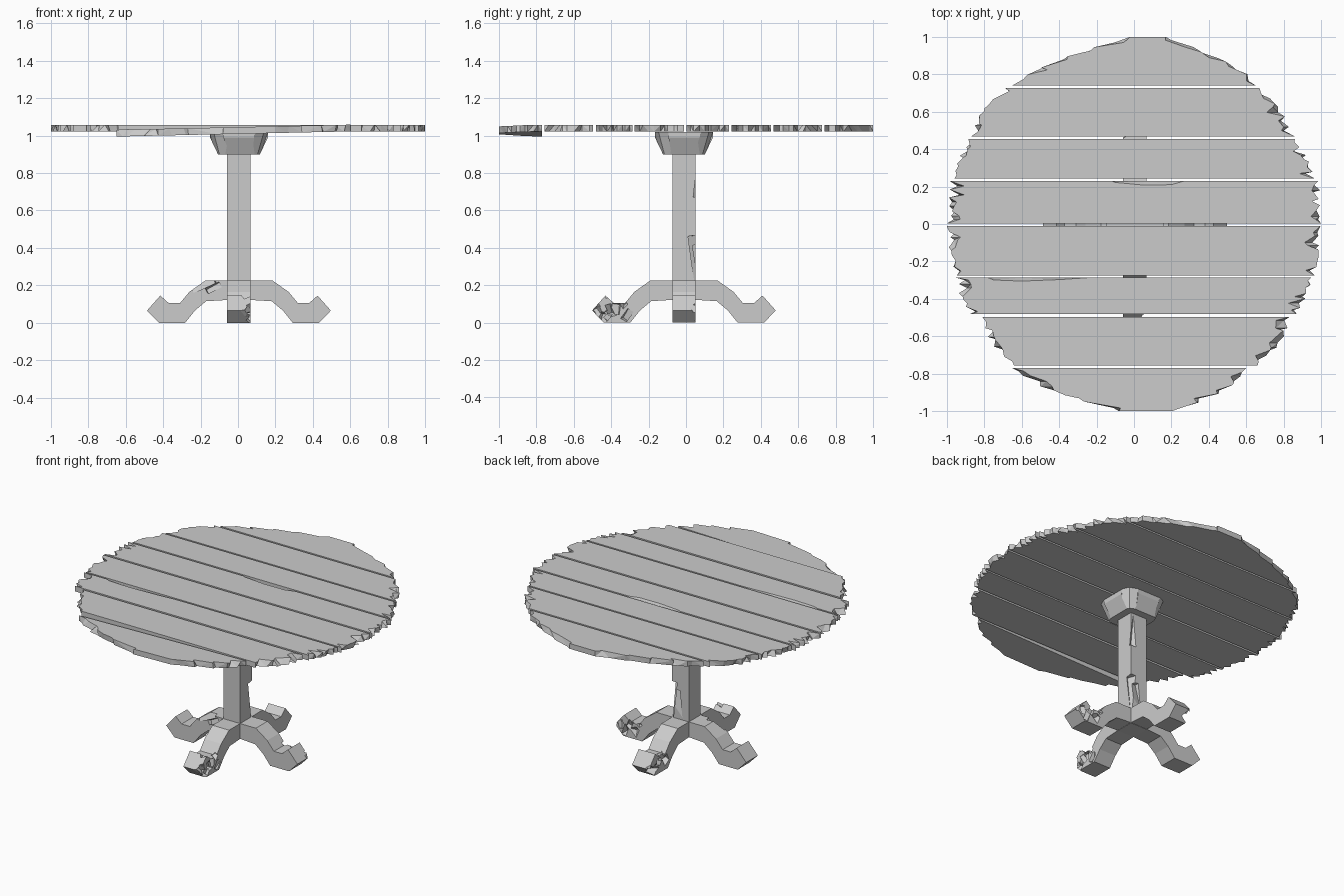
import bpy, bmesh, math, random
from mathutils import Matrix

if "Cube" in bpy.data.objects:
    bpy.data.objects.remove(bpy.data.objects["Cube"])

random.seed(7)
R = random.uniform


def make(name, bm):
    bmesh.ops.recalc_face_normals(bm, faces=bm.faces[:])
    me = bpy.data.meshes.new(name)
    bm.to_mesh(me)
    bm.free()
    ob = bpy.data.objects.new(name, me)
    bpy.context.collection.objects.link(ob)
    return ob


def loft(name, low, high):
    """Solid between two rings of equal length, with triangulated walls."""
    bm = bmesh.new()
    a = [bm.verts.new(p) for p in low]
    b = [bm.verts.new(p) for p in high]
    n = len(a)
    for i in range(n):
        j = (i + 1) % n
        bm.faces.new((a[i], a[j], b[j], b[i]))
    walls = bm.faces[:]
    if n > 4:
        bmesh.ops.triangulate(bm, faces=walls)
    bm.faces.new(a[::-1])
    bm.faces.new(b)
    return make(name, bm)


def chip(ob, loc, size, rot):
    """Knock a splinter out of a part with a tilted block."""
    bm = bmesh.new()
    bmesh.ops.create_cube(bm, size=1, matrix=Matrix.Diagonal((*size, 1)))
    cut = make("chip_cutter", bm)
    cut.location, cut.rotation_euler = loc, rot
    cut.hide_render = True
    m = ob.modifiers.new("chip", 'BOOLEAN')
    m.object, m.operation, m.solver = cut, 'DIFFERENCE', 'EXACT'
    bpy.context.view_layer.objects.active = ob
    bpy.ops.object.modifier_apply(modifier=m.name)
    bpy.data.objects.remove(cut)


# --- Table top: eight planks with splintered ends ---
# y0, y1, left x at y0/y1, right x at y0/y1, outward bulge
PLANKS = [
    (-1.00, -.77, -.08, -.65, .20, .60, .09),
    (-.757, -.497, -.64, -.81, .66, .83, .04),
    (-.482, -.287, -.88, -.95, .87, .945, .015),
    (-.275, -.012, -.945, -1.0, .965, .995, .015),
    (.002, .230, -1.0, -.985, 1.0, .985, .0),
    (.243, .455, -.96, -.885, .965, .86, .015),
    (.467, .727, -.87, -.69, .86, .67, .035),
    (.740, 1.00, -.65, -.02, .65, .17, .09),
]
# broken stretches along the back edge of two planks, right to left
DIPS = {4: [(.27, 0), (.2, .02), (.05, .022), (-.1, .008), (-.12, 0)],
        2: [(-.25, 0), (-.4, .01), (-.6, .018), (-.75, .012), (-.78, 0)]}


def jagged_end(y0, y1, x0, x1, bulge, side):
    n = 10
    low, high = [], []
    for i in range(n + 1):
        t = i / n
        if 0 < i < n:
            t += R(-.035, .035)
        x = x0 + (x1 - x0) * t + side * bulge * 4 * t * (1 - t)
        y = y0 + (y1 - y0) * t
        inner = 0 < i < n
        notch = (R(.015, .05) if i % 2 else R(0, .012)) if inner else 0
        deep = R(.02, .07) if inner and random.random() < .3 else 0
        low.append((x - side * (notch + R(-.008, .012) * inner), y))
        high.append((x - side * (notch * R(.3, 1) + deep), y))
    return low, high


for k, (y0, y1, l0, l1, r0, r1, bulge) in enumerate(PLANKS):
    rl, rh = jagged_end(y0, y1, r0, r1, bulge, 1)
    ll, lh = jagged_end(y0, y1, l0, l1, bulge, -1)
    dips = DIPS.get(k, [])
    low = rl + [(x, y1) for x, d in dips] + ll[::-1]
    high = rh + [(x, y1 - d) for x, d in dips] + lh[::-1]
    # the front plank has sagged at its left end
    sag = (lambda x: .022 * (x - .55)) if k == 0 else (lambda x: 0)
    loft(f"top_plank_{k + 1}",
         [(x, y, 1.021 + sag(x)) for x, y in low],
         [(x, y, 1.057 + sag(x)) for x, y in high])


# --- Pedestal: square post and flared cap ---
CX, CY, W = .005, -.011, .0625


def square(h, z):
    return [(CX + sx * h, CY + sy * h, z)
            for sx, sy in ((-1, -1), (1, -1), (1, 1), (-1, 1))]


post = loft("post", square(W, .12), square(W, .905))
chip(post, (.085, .072, .34), (.09, .06, .26), (.12, -.1, .5))
chip(post, (.02, .075, .32), (.05, .06, .2), (.16, .1, .2))
chip(post, (.05, .07, .78), (.04, .05, .22), (-.1, .08, .6))

cap = bmesh.new()
rings = [[cap.verts.new(p) for p in square(h, z)]
         for h, z in ((.112, .90), (.155, .99), (.155, 1.02))]
for a, b in zip(rings, rings[1:]):
    for i in range(4):
        j = (i + 1) % 4
        cap.faces.new((a[i], a[j], b[j], b[i]))
cap.faces.new(rings[0][::-1])
cap.faces.new(rings[-1])
cap = make("post_cap", cap)
for q in range(4):
    a = math.radians(45 + 90 * q)
    for off, tilt in ((-.08, .25), (.09, -.2)):
        d = .213
        chip(cap, (CX + d * math.cos(a + off), CY + d * math.sin(a + off), .97),
             (.06, .16, .2), (R(-.2, .2), .35, a + tilt * 1.6))

# --- Four scrolled legs, each chewed on one side ---
PROFILE = [(.06, .225), (.18, .225), (.265, .165), (.315, .105), (.375, .105),
           (.42, .145), (.491, .065), (.428, 0), (.287, 0), (.235, .065),
           (.175, .115), (.06, .122)]
for q, (name, bites) in enumerate((("right_leg", 6), ("back_leg", 6),
                                   ("left_leg", 0), ("front_leg", 8))):
    bm = bmesh.new()
    f = bm.faces.new([bm.verts.new((s, -W, z)) for s, z in PROFILE])
    ext = bmesh.ops.extrude_face_region(bm, geom=[f])["geom"]
    bmesh.ops.translate(bm, vec=(0, 2 * W, 0),
                        verts=[v for v in ext if isinstance(v, bmesh.types.BMVert)])
    leg = make(name, bm)
    for i in range(bites):
        s = .31 + .18 * i / (bites - 1)
        chip(leg, (s, W + R(.0, .015), R(.02, .12)),
             (R(.03, .05), R(.05, .08), R(.04, .08)),
             (R(-.7, .7), R(-.8, .8), R(-.7, .7)))
    if name == "left_leg":
        chip(leg, (.19, W + .01, .215), (.13, .07, .05), (.4, .35, .2))
        chip(leg, (.14, W + .01, .19), (.08, .05, .03), (.3, .5, -.2))
    if name == "front_leg":
        chip(leg, (.40, .03, .16), (.08, .05, .05), (.5, .4, .5))
        chip(leg, (.50, .02, .03), (.06, .06, .05), (.4, .6, .3))
    leg.location = (CX, CY, 0)
    leg.rotation_euler = (0, 0, math.pi / 2 * q)
